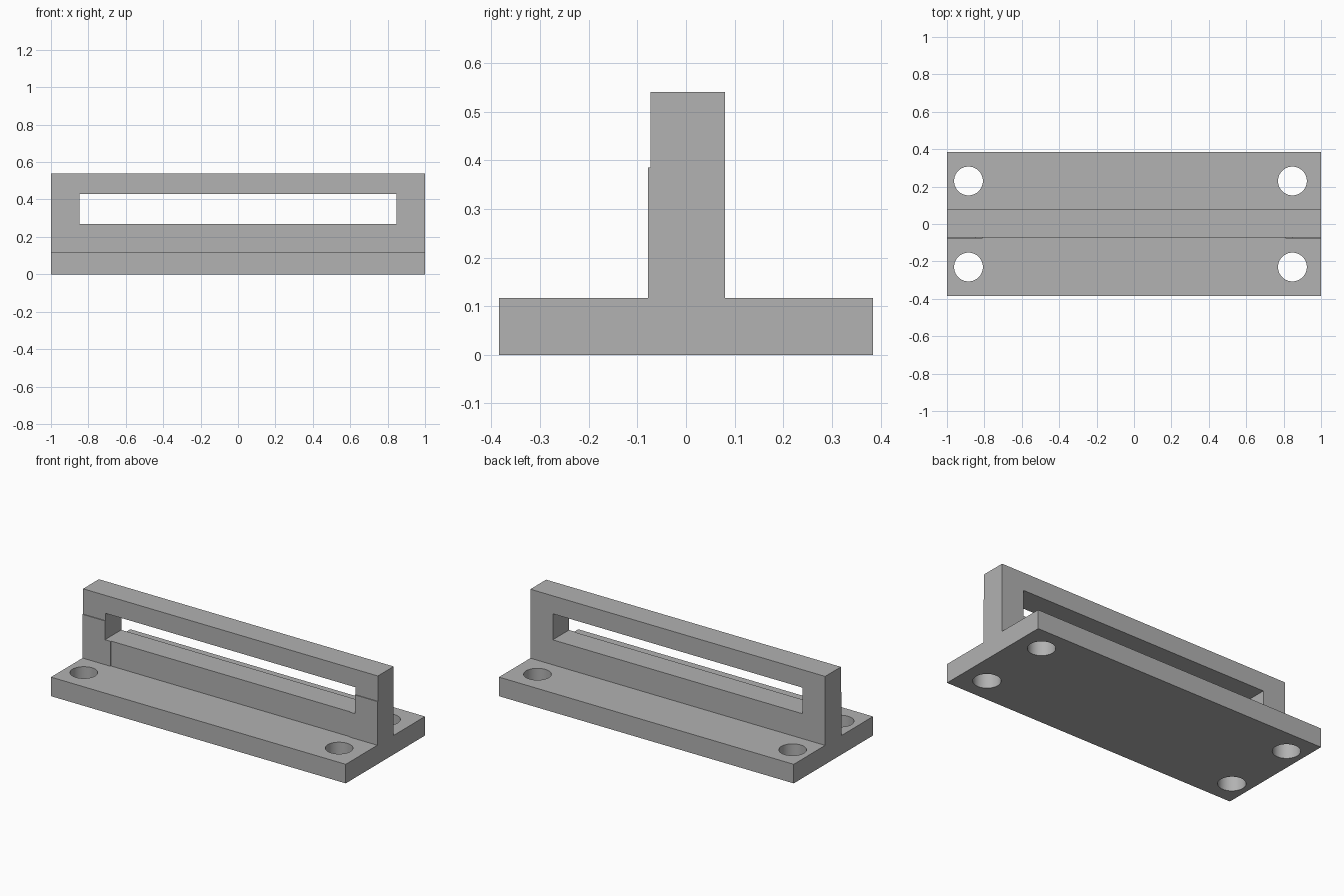
import bpy
import math
from mathutils import Vector

default = bpy.data.objects.get("Cube")
if default:
    bpy.data.objects.remove(default, do_unlink=True)

BASE_TOP = 0.117
HALF_DEPTH = 0.384
WALL_FRONT, WALL_BACK = -0.073, 0.08

grey = bpy.data.materials.new("plain grey")
grey.use_nodes = True
colour = (0.445, 0.445, 0.445, 1)
grey.diffuse_color = colour
grey.node_tree.nodes["Principled BSDF"].inputs["Base Color"].default_value = colour


def box(name, low, high):
    """Axis-aligned box between two corners."""
    low, high = Vector(low), Vector(high)
    bpy.ops.mesh.primitive_cube_add(size=1, location=(low + high) / 2)
    obj = bpy.context.object
    obj.name = name
    obj.scale = high - low
    bpy.ops.object.transform_apply(location=False, rotation=False, scale=True)
    obj.data.materials.append(grey)
    return obj


def cut(obj, cutters):
    """Subtract the cutters from the object and apply the result."""
    bpy.context.view_layer.objects.active = obj
    for cutter in cutters:
        mod = obj.modifiers.new("cut", 'BOOLEAN')
        mod.operation = 'DIFFERENCE'
        mod.solver = 'EXACT'
        mod.object = cutter
        bpy.ops.object.modifier_apply(modifier=mod.name)


# Base plate with four bolt holes
base = box("base_plate", (-1, -HALF_DEPTH, 0), (1, HALF_DEPTH, BASE_TOP))
drills = []
for x in (-0.885, 0.847):
    for y in (-0.23, 0.23):
        bpy.ops.mesh.primitive_cylinder_add(vertices=64, radius=0.077, depth=0.5,
                                            location=(x, y, BASE_TOP / 2))
        drill = bpy.context.object
        drill.name = "hole_cutter"
        drill.hide_render = True
        drill.data.materials.append(grey)
        drills.append(drill)
cut(base, drills)

# Upright wall, and the thin raised pads at both ends of its front
wall = box("upright_wall", (-1, WALL_FRONT, BASE_TOP), (1, WALL_BACK, 0.54))
pads = [
    box("right_pad", (-1, -0.078, BASE_TOP), (-0.81, WALL_FRONT, 0.385)),
    box("left_pad", (0.81, -0.078, BASE_TOP), (1, WALL_FRONT, 0.385)),
]

# Long slot through the wall and pads
slot = box("slot_cutter", (-0.848, -0.3, 0.27), (0.848, 0.3, 0.43))
slot.hide_render = True
for part in [wall] + pads:
    cut(part, [slot])

for cutter in drills + [slot]:
    bpy.data.objects.remove(cutter, do_unlink=True)

# Smooth hole walls, sharp edges elsewhere
bpy.ops.object.select_all(action='DESELECT')
base.select_set(True)
bpy.context.view_layer.objects.active = base
bpy.ops.object.shade_smooth_by_angle(angle=math.radians(30))
